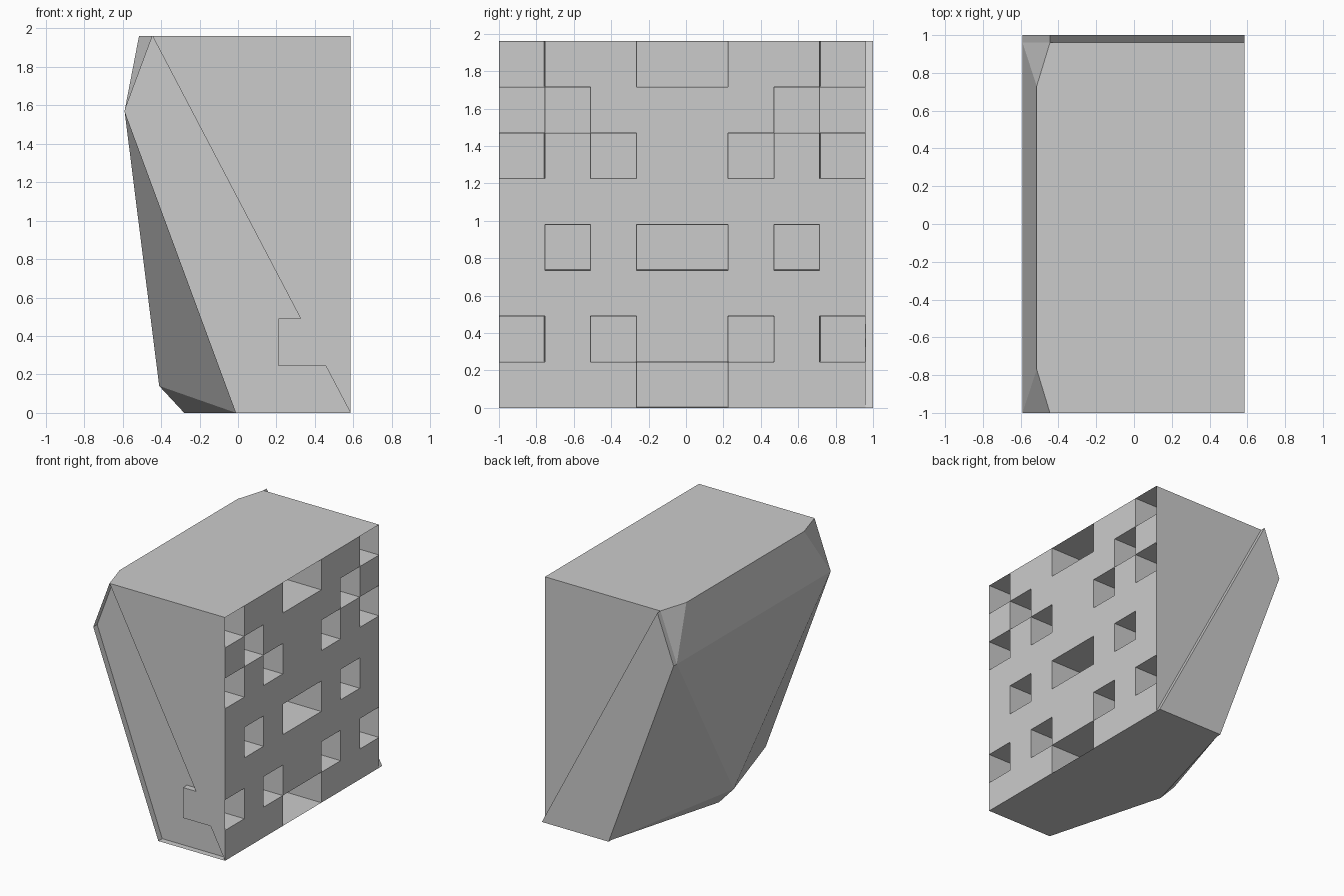
import bpy
import bmesh
from mathutils import Vector

if "Cube" in bpy.data.objects:
    bpy.data.objects.remove(bpy.data.objects["Cube"], do_unlink=True)

grey = bpy.data.materials.new("plain_grey")
grey.use_nodes = True
colour = (0.6, 0.6, 0.6, 1)
grey.diffuse_color = colour
grey.node_tree.nodes["Principled BSDF"].inputs["Base Color"].default_value = colour

FRONT, BACK, TOP, SIDE = -1.0, 0.96, 1.96, 0.585
MID = (FRONT + BACK) / 2
CELL = TOP / 8
POCKET_X = 0.21


def finish(bm, name):
    mesh = bpy.data.meshes.new(name)
    bm.to_mesh(mesh)
    bm.free()
    mesh.materials.append(grey)
    obj = bpy.data.objects.new(name, mesh)
    bpy.context.collection.objects.link(obj)
    return obj


def add_face(bm, points, toward):
    """Add a face whose normal points along the given direction."""
    face = bm.faces.new([bm.verts.new(p) for p in points])
    face.normal_update()
    if face.normal.dot(Vector(toward)) < 0:
        face.normal_flip()
    return face


def at_y(outline, y):
    return [(x, y, z) for x, z in outline]


# Side outline corners, as (x, z)
top_left, top_right = (-0.445, TOP), (SIDE, TOP)
elbow, foot, heel = (-0.59, 1.57), (-0.01, 0), (SIDE, 0)
# Diagonal seam, stepping round the lowest front pocket
seam = [top_left, (0.326, 2 * CELL), (POCKET_X, 2 * CELL),
        (POCKET_X, CELL), (0.456, CELL), heel]

# Faceted outer shell, open on the pocket side and the front
bm = bmesh.new()
for y in (FRONT, BACK):
    for p in at_y([top_left, top_right, elbow, foot, heel], y):
        bm.verts.new(p)
for y in (-0.77, 0.73):
    bm.verts.new((-0.515, y, TOP))
bm.verts.new((-0.41, MID, 0.14))
bm.verts.new((-0.28, MID, 0))
bmesh.ops.convex_hull(bm, input=bm.verts[:])
bm.normal_update()
opened = [f for f in bm.faces if f.normal.x > 0.99 or f.normal.y < -0.99]
bmesh.ops.delete(bm, geom=opened, context="FACES")
bmesh.ops.dissolve_limit(bm, angle_limit=0.01, verts=bm.verts[:], edges=bm.edges[:])
finish(bm, "outer_shell")

# Front wall above the seam
bm = bmesh.new()
add_face(bm, at_y(seam + [top_right], FRONT), (0, -1, 0))
finish(bm, "front_wall")

# Shallow front recess below the seam
bm = bmesh.new()
floor = add_face(bm, at_y(seam + [foot, elbow], -0.95), (0, -1, 0))
for edge in list(floor.edges):
    a, b = (v.co.copy() for v in edge.verts)
    loop = next(l for l in floor.loops if l.edge == edge)
    inward = floor.normal.cross(loop.link_loop_next.vert.co - loop.vert.co)
    lift = Vector((0, FRONT + 0.95, 0))
    add_face(bm, [a, b, b + lift, a + lift], inward)
finish(bm, "front_recess")

# Raised back tongue
bm = bmesh.new()
base = add_face(bm, at_y([top_left, heel, foot, elbow], BACK), (0, 1, 0))
grown = bmesh.ops.extrude_face_region(bm, geom=[base])["geom"]
for v in grown:
    if isinstance(v, bmesh.types.BMVert):
        v.co.y = 1
bmesh.ops.delete(bm, geom=[f for f in bm.faces if all(v.co.y < 0.98 for v in f.verts)],
                 context="FACES_ONLY")
bmesh.ops.recalc_face_normals(bm, faces=bm.faces[:])
if max(bm.faces, key=lambda f: f.calc_center_median().y).normal.y < 0:
    bmesh.ops.reverse_faces(bm, faces=bm.faces[:])
finish(bm, "back_tongue")

# Pocket pattern by row: '#' is open, rows run from the top down
pattern = ["#..##..#",
           ".#....#.",
           "#.#..#.#",
           "........",
           ".#.##.#.",
           "........",
           "#.#..#.#",
           "...##..."]


def rectangle(x, y0, y1, z0, z1):
    return [Vector((x, y0, z0)), Vector((x, y1, z0)),
            Vector((x, y1, z1)), Vector((x, y0, z1))]


# Side panel with its deep rectangular pockets
panel, pockets = bmesh.new(), bmesh.new()
for row, line in enumerate(reversed(pattern)):
    z0, z1 = row * CELL, (row + 1) * CELL
    start = 0
    while start < len(line):
        end = start + 1
        while end < len(line) and line[end] == line[start]:
            end += 1
        y0, y1 = FRONT + start * CELL, FRONT + end * CELL
        mouth = rectangle(SIDE, y0, y1, z0, z1)
        if line[start] == ".":
            add_face(panel, mouth, (1, 0, 0))
        else:
            g = 0.003
            rear = rectangle(POCKET_X + g, y0 + g, y1 - g, z0 + g, z1 - g)
            add_face(pockets, rear, (1, 0, 0))
            middle = (mouth[0] + rear[2]) / 2
            for i in range(4):
                j = (i + 1) % 4
                side = [mouth[i], mouth[j], rear[j], rear[i]]
                add_face(pockets, side, middle - sum(side, Vector()) / 4)
        start = end
finish(panel, "side_panel")
finish(pockets, "side_pockets")
